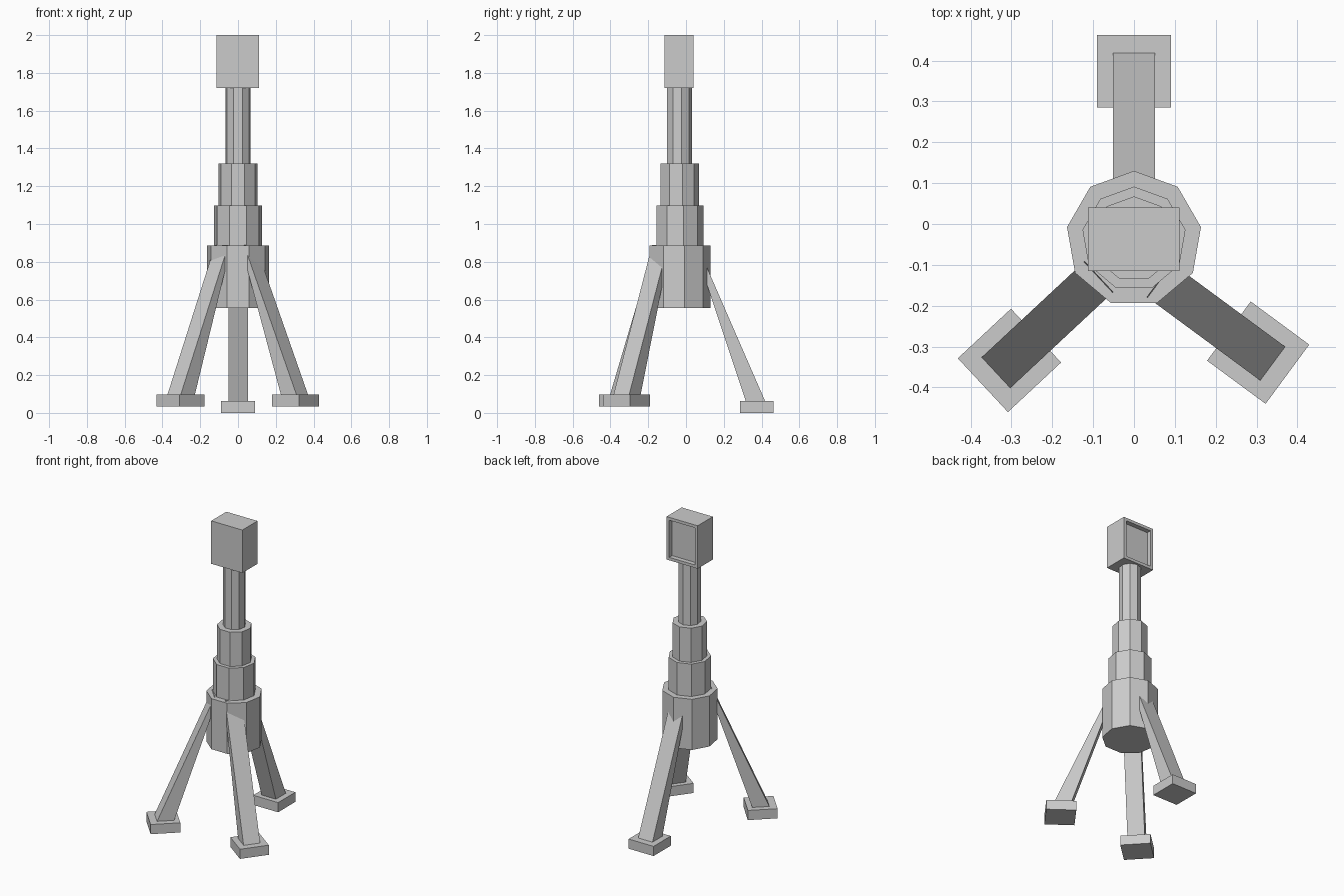
import bpy, bmesh
from math import radians, sin, cos, pi
from mathutils import Matrix

if "Cube" in bpy.data.objects:
    bpy.data.objects.remove(bpy.data.objects["Cube"])

CY = -0.0365  # column axis offset in y


def make_object(name, bm, matrix=Matrix()):
    bm.transform(matrix)
    bmesh.ops.recalc_face_normals(bm, faces=bm.faces[:])
    mesh = bpy.data.meshes.new(name)
    bm.to_mesh(mesh)
    bm.free()
    obj = bpy.data.objects.new(name, mesh)
    bpy.context.collection.objects.link(obj)
    return obj


def prism(points, offset):
    """Closed solid made by extruding a flat outline."""
    bm = bmesh.new()
    face = bm.faces.new([bm.verts.new(p) for p in points])
    ext = bmesh.ops.extrude_face_region(bm, geom=[face])
    moved = [v for v in ext["geom"] if isinstance(v, bmesh.types.BMVert)]
    bmesh.ops.translate(bm, verts=moved, vec=offset)
    return bm


def box(x0, x1, y0, y1, z0, z1):
    return prism([(x0, y0, z0), (x1, y0, z0), (x1, y1, z0), (x0, y1, z0)],
                 (0, 0, z1 - z0))


# Stepped telescoping column, nine sides, one corner pointing back
bm = bmesh.new()
tiers = [(0.1665, 0.555, 0.885), (0.128, 0.885, 1.097),
         (0.104, 1.097, 1.32), (0.067, 1.32, 1.725)]
rings = []
for radius, z0, z1 in tiers:
    for z in (z0, z1):
        rings.append([bm.verts.new((radius * sin(2 * pi * i / 9),
                                    CY + radius * cos(2 * pi * i / 9), z))
                      for i in range(9)])
for low, high in zip(rings, rings[1:]):
    for i in range(9):
        j = (i + 1) % 9
        bm.faces.new((low[i], low[j], high[j], high[i]))
bm.faces.new(rings[0])
bm.faces.new(rings[-1])
make_object("column", bm)

# Head box with a recessed panel on the back
bm = box(-0.113, 0.112, -0.115, 0.041, 1.72, 2.0)
bmesh.ops.recalc_face_normals(bm, faces=bm.faces[:])
back = max(bm.faces, key=lambda f: f.calc_center_median().y)
bmesh.ops.inset_region(bm, faces=[back], thickness=0.027)
ext = bmesh.ops.extrude_discrete_faces(bm, faces=[back])
bmesh.ops.translate(bm, verts=ext["faces"][0].verts[:], vec=(0, -0.03, 0))
make_object("head", bm)

# Three tapered legs with square feet, each placed by its foot centre
leg_profile = [(-0.055, 0.055), (0.048, 0.055), (-0.30, 0.855), (-0.30, 0.79)]
placements = [("back", 0, 0.374, 0, 0),
              ("left", -0.305, -0.334, 0.035, 133),
              ("right", 0.304, -0.315, 0.035, -126.4)]
for side, x, y, z, angle in placements:
    place = Matrix.Translation((x, y, z)) @ Matrix.Rotation(radians(angle), 4, 'Z')
    make_object(side + "_leg",
                prism([(-0.051, r, h) for r, h in leg_profile], (0.103, 0, 0)), place)
    make_object(side + "_foot", box(-0.09, 0.09, -0.089, 0.089, 0, 0.063), place)
